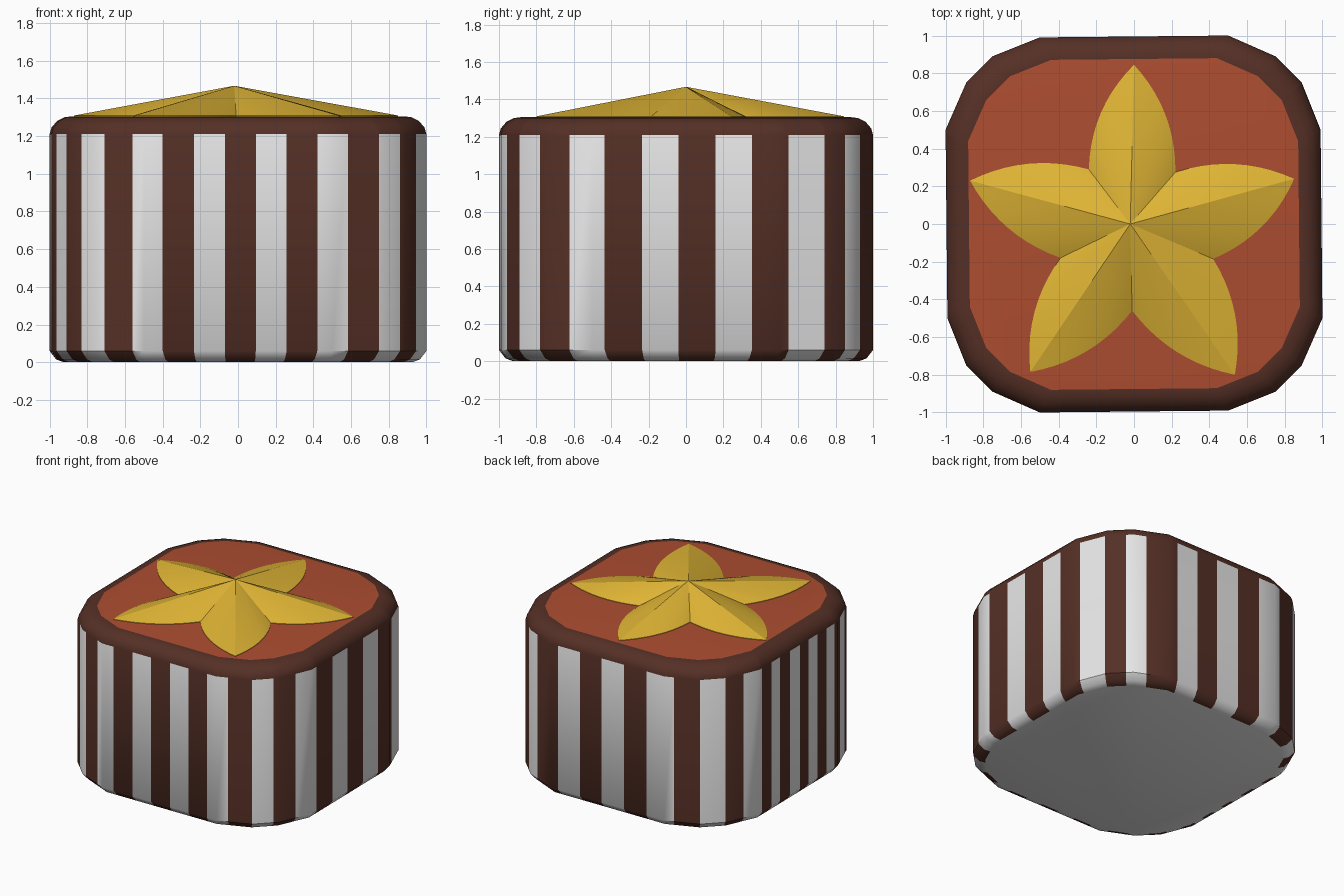
import bpy, bmesh, math
from mathutils import Vector

if "Cube" in bpy.data.objects:
    bpy.data.objects.remove(bpy.data.objects["Cube"])


def material(name, rgb):
    m = bpy.data.materials.new(name)
    m.diffuse_color = (*rgb, 1)
    m.use_nodes = True
    m.node_tree.nodes["Principled BSDF"].inputs["Base Color"].default_value = m.diffuse_color
    return m


BROWN = material("chocolate brown", (0.09, 0.029, 0.019))
WHITE = material("paper white", (0.80, 0.80, 0.80))
RED = material("brick red", (0.42, 0.075, 0.03))
GOLD = material("golden yellow", (0.74, 0.46, 0.035))


def finish(bm, name, mats):
    bmesh.ops.recalc_face_normals(bm, faces=bm.faces)
    me = bpy.data.meshes.new(name)
    bm.to_mesh(me)
    bm.free()
    for m in mats:
        me.materials.append(m)
    ob = bpy.data.objects.new(name, me)
    bpy.context.collection.objects.link(ob)
    return ob


# Twelve-sided rounded square outline, counter-clockwise from the right side
corner = [(0.99, 0.5), (0.89, 0.75), (0.75, 0.89), (0.5, 1.0)]
outline = []
for q in range(4):
    for x, y in corner:
        for _ in range(q):
            x, y = -y, x
        outline.append(Vector((x, y)))


def on_outline(a):
    """Point where the ray at angle a meets the outline."""
    d = Vector((math.cos(a), math.sin(a)))
    for p, q in zip(outline, outline[1:] + outline[:1]):
        e = q - p
        if p.x * d.y - p.y * d.x >= -1e-9 and d.x * q.y - d.y * q.x > 1e-9 and d.dot(p) > 0:
            return d * ((p.x * e.y - p.y * e.x) / (d.x * e.y - d.y * e.x))


# Stripe borders as sideways / outward ratios on the front, right, back, left
borders = [
    (-.78, -.575, -.40, -.235, -.07, .095, .26, .425, .61, .84),
    (-.907, -.66, -.435, -.235, -.04, .16, .355, .565, .827),
    (-.93, -.71, -.43, -.24, -.05, .15, .35, .59, .84),
    (-.864, -.66, -.47, -.35, -.24, -.11, .02, .125, .24, .36, .46, .59, .77, .976),
]
stripes = [math.radians(90 * s - 90) + math.atan(t)
           for s, side in enumerate(borders) for t in side]
start = stripes[0]
angles = stripes + [start + (math.atan2(p.y, p.x) - start) % math.tau for p in outline]
angles.sort()
angles = [a for i, a in enumerate(angles) if i == 0 or a - angles[i - 1] > 1e-4]

# Striped wrapper with bevelled bottom and plain rolled rim
profile = [(0.0, .925), (.015, .965), (.06, 1), (1.21, 1), (1.245, .99),
           (1.28, .96), (1.30, .92), (1.305, .88)]
RIM = 3
bm = bmesh.new()
base = [on_outline(a) for a in angles]
rings = [[bm.verts.new((p.x * s, p.y * s, z)) for p in base] for z, s in profile]
n = len(angles)
for k in range(len(rings) - 1):
    for i in range(n):
        j = (i + 1) % n
        f = bm.faces.new((rings[k][i], rings[k][j], rings[k + 1][j], rings[k + 1][i]))
        f.smooth = True
        mid = (angles[i] + (angles[j] if j else start + math.tau)) / 2
        passed = sum(s < mid for s in stripes)
        f.material_index = 1 if k < RIM and passed % 2 == 0 else 0
bm.faces.new(rings[0]).material_index = 1
bm.faces.new(rings[-1]).material_index = 2
body = finish(bm, "striped_box", [BROWN, WHITE, RED])
bpy.context.view_layer.objects.active = body
body.select_set(True)
bpy.ops.object.shade_smooth_by_angle(angle=math.radians(40))

# Faceted star with bulging arm edges
tips = [(0, .845), (-.87, .23), (-.55, -.785), (.535, -.80), (.85, .24)]
valleys = [(-.24, .29), (-.39, -.18), (-.01, -.46), (.42, -.185), (.22, .275)]
knots = [Vector(p) for pair in zip(tips, valleys) for p in pair]
STEPS, BULGE = 10, 0.06
pts = []
for p, q in zip(knots, knots[1:] + knots[:1]):
    e = (q - p).normalized()
    out = Vector((e.y, -e.x))
    for i in range(STEPS):
        t = i / STEPS
        pts.append(p.lerp(q, t) + out * BULGE * 4 * t * (1 - t))
bm = bmesh.new()
apex = bm.verts.new((-.02, 0, 1.467))
upper = [bm.verts.new((p.x, p.y, 1.309)) for p in pts]
lower = [bm.verts.new((p.x, p.y, 1.298)) for p in pts]
m = len(pts)
for i in range(m):
    j = (i + 1) % m
    bm.faces.new((apex, upper[i], upper[j])).smooth = True
    bm.faces.new((lower[i], lower[j], upper[j], upper[i]))
bm.faces.new(lower)
# Keep the ridges, the grooves and the rim crisp
for i in range(m):
    bm.edges.get((upper[i], upper[(i + 1) % m])).smooth = False
    if i % STEPS == 0:
        bm.edges.get((apex, upper[i])).smooth = False
finish(bm, "star_topping", [GOLD])
